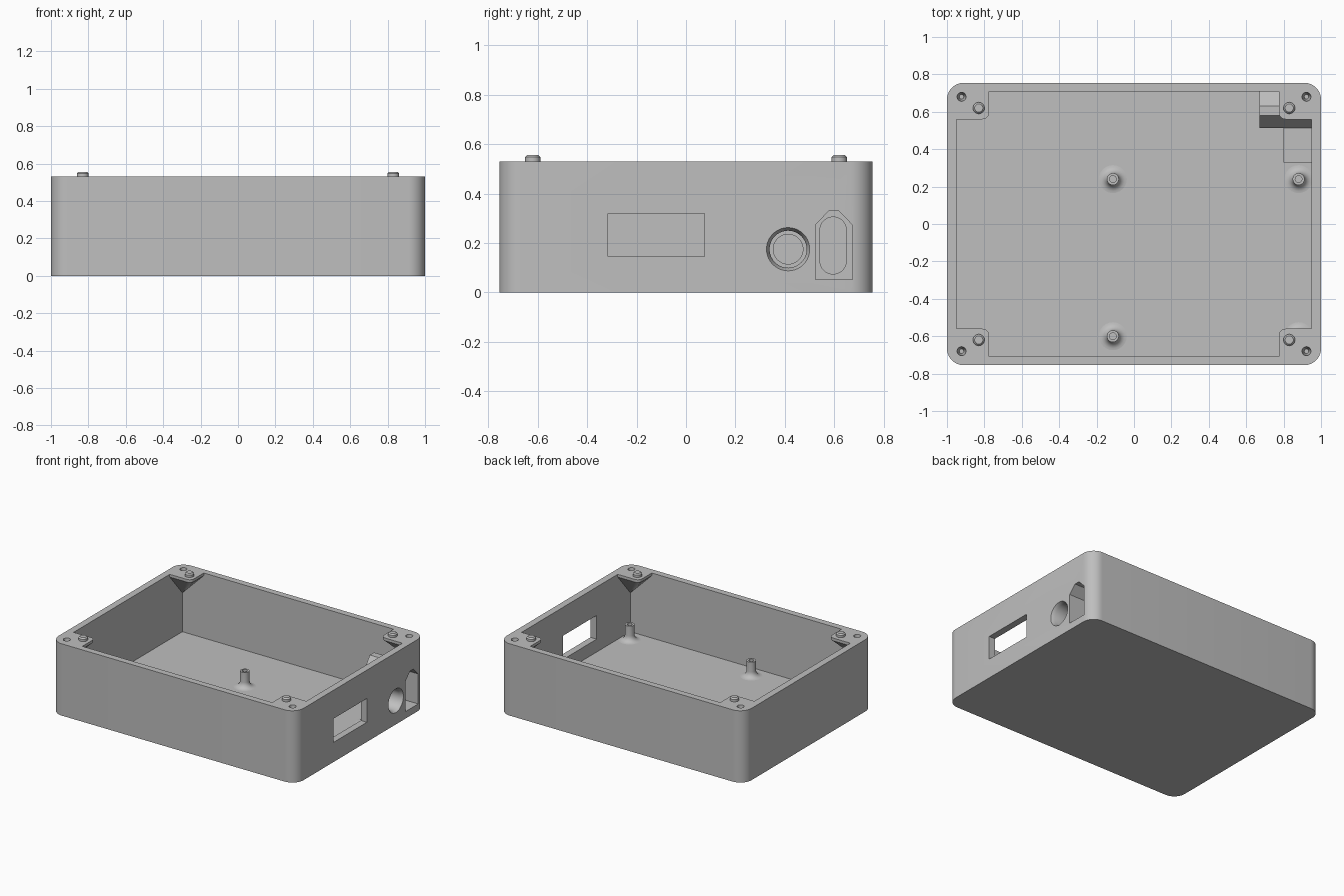
import bpy, bmesh, math
from mathutils import Vector

cube = bpy.data.objects.get("Cube")
if cube:
    bpy.data.objects.remove(cube, do_unlink=True)

grey = bpy.data.materials.new("plain_grey")
grey.use_nodes = True
COLOUR = (0.52, 0.52, 0.52, 1)
grey.diffuse_color = COLOUR
grey.node_tree.nodes["Principled BSDF"].inputs["Base Color"].default_value = COLOUR

HX, HY, TOP, FLOOR = 1.0, 0.755, 0.53, 0.05
IX, IY = 0.95, 0.708


def finish(name, bm):
    bmesh.ops.recalc_face_normals(bm, faces=bm.faces)
    mesh = bpy.data.meshes.new(name)
    bm.to_mesh(mesh)
    bm.free()
    mesh.materials.append(grey)
    obj = bpy.data.objects.new(name, mesh)
    bpy.context.collection.objects.link(obj)
    return obj


def loft(name, rings):
    """Closed solid through rings with equal point counts."""
    bm = bmesh.new()
    loops = [[bm.verts.new(p) for p in ring] for ring in rings]
    for a, b in zip(loops, loops[1:]):
        for i in range(len(a)):
            j = (i + 1) % len(a)
            bm.faces.new((a[i], a[j], b[j], b[i]))
    bm.faces.new(loops[0])
    bm.faces.new(loops[-1])
    return finish(name, bm)


def box(name, x0, x1, y0, y1, z0, z1):
    base = [(x0, y0), (x1, y0), (x1, y1), (x0, y1)]
    return loft(name, [[(x, y, z) for x, y in base] for z in (z0, z1)])


def side_prism(name, outline, x0, x1):
    return loft(name, [[(x, y, z) for y, z in outline] for x in (x0, x1)])


def lathe(name, profile, centre=(0, 0), n=32):
    rings = [[(centre[0] + r * math.cos(math.tau * i / n),
               centre[1] + r * math.sin(math.tau * i / n), z)
              for i in range(n)] for r, z in profile]
    return loft(name, rings)


def rounded(hw, hh, r, n=10):
    """Rounded rectangle outline about the origin."""
    pts = []
    for k, (sx, sy) in enumerate([(1, 1), (-1, 1), (-1, -1), (1, -1)]):
        for i in range(n + 1):
            a = math.pi / 2 * (k + i / n)
            pts.append((sx * (hw - r) + r * math.cos(a), sy * (hh - r) + r * math.sin(a)))
    return pts


def subtract(target, cutter):
    mod = target.modifiers.new("cut", "BOOLEAN")
    mod.operation = "DIFFERENCE"
    mod.solver = "EXACT"
    mod.object = cutter
    bpy.context.view_layer.objects.active = target
    bpy.ops.object.modifier_apply(modifier=mod.name)
    bpy.data.objects.remove(cutter, do_unlink=True)


def smooth(obj, angle=30):
    bpy.ops.object.select_all(action="DESELECT")
    obj.select_set(True)
    bpy.context.view_layer.objects.active = obj
    bpy.ops.object.shade_smooth_by_angle(angle=math.radians(angle))


# Inner space, with the solid interior features carved out of it
cavity = box("cavity", -IX, IX, -IY, IY, FLOOR, TOP + 0.1)
corners = [(sx, sy) for sx in (-1, 1) for sy in (-1, 1)]
for sx, sy in corners:
    # Corner gusset: flat plate tapering down into the corner
    fr, gx, gy = 0.035, 0.775, 0.56
    arc = [(gx + fr - fr * math.cos(t), gy + fr - fr * math.sin(t))
           for t in [math.pi / 2 * i / 6 for i in range(7)]]
    plate = [(gx, 0.75)] + arc + [(0.99, gy), (0.99, 0.75)]
    apex = Vector((IX, IY))
    rings = []
    for z, s in ((TOP + 0.2, 1), (TOP - 0.02, 1), (TOP - 0.19, 0.02)):
        ring = [apex + (Vector(p) - apex) * s for p in plate]
        rings.append([(sx * p.x, sy * p.y, z) for p in ring])
    subtract(cavity, loft("gusset", rings))

# Power inlet housing and jack block inside the side wall
roof = [(0.513, 0), (0.513, 0.27), (0.58, 0.36), (0.63, 0.36), (0.73, 0.27), (0.73, 0)]
subtract(cavity, side_prism("housing", roof, 0.67, 0.99))
subtract(cavity, box("jack_block", 0.80, 0.99, 0.33, 0.514, 0, 0.28))

# Outer case
outline = rounded(HX, HY, 0.09)
case = loft("case", [[(x, y, z) for x, y in outline] for z in (0, TOP)])
subtract(case, cavity)

# Side openings: display window, round jack hole, inlet recess and its slot
window = [(-0.315, 0.145), (0.075, 0.145), (0.075, 0.32), (-0.315, 0.32)]
subtract(case, side_prism("window_cut", window, 0.9, 1.1))
jack_profile = [(0.06, 0.75), (0.06, 0.86), (0.075, 0.86), (0.075, 0.975), (0.088, 1.001), (0.088, 1.1)]
ring_angles = [math.tau * i / 40 for i in range(40)]
subtract(case, loft("jack_cut", [
    [(x, 0.413 + r * math.cos(a), 0.175 + r * math.sin(a)) for a in ring_angles]
    for r, x in jack_profile]))
inlet = [(0.523, 0.052), (0.523, 0.273), (0.578, 0.33), (0.618, 0.33), (0.673, 0.273), (0.673, 0.052)]
subtract(case, side_prism("inlet_cut", inlet, 0.70, 1.1))
slot = [(0.595 + y, 0.19 + z) for y, z in rounded(0.053, 0.115, 0.052)]
subtract(case, side_prism("slot_cut", slot, 0.6, 0.75))

# Screw holes in the corners
for sx, sy in corners:
    subtract(case, lathe("screw_cut", [(0.012, TOP - 0.11), (0.024, TOP), (0.024, TOP + 0.05)],
                         (sx * 0.922, sy * 0.68), 20))
smooth(case)

# Locating pegs on the rim
for sx, sy in corners:
    peg = lathe("locating_peg", [(0.031, TOP - 0.01), (0.031, 0.547), (0.022, 0.556)],
                (sx * 0.83, sy * 0.62), 24)
    smooth(peg)

# Hollow board standoffs with flared feet
flare = [(0.075 - 0.043 * math.sin(t), FLOOR + 0.043 * (1 - math.cos(t)))
         for t in [math.pi / 2 * i / 6 for i in range(7)]]
for x in (-0.113, 0.88):
    for y in (-0.6, 0.24):
        reach = IX - x + 0.04
        feet = [(min(r, reach), z) for r, z in flare]
        post = lathe("standoff", [(0.07, FLOOR - 0.01)] + feet
                     + [(0.032, 0.165), (0.018, 0.165), (0.018, 0.08)], (x, y), 24)
        smooth(post, 40)
